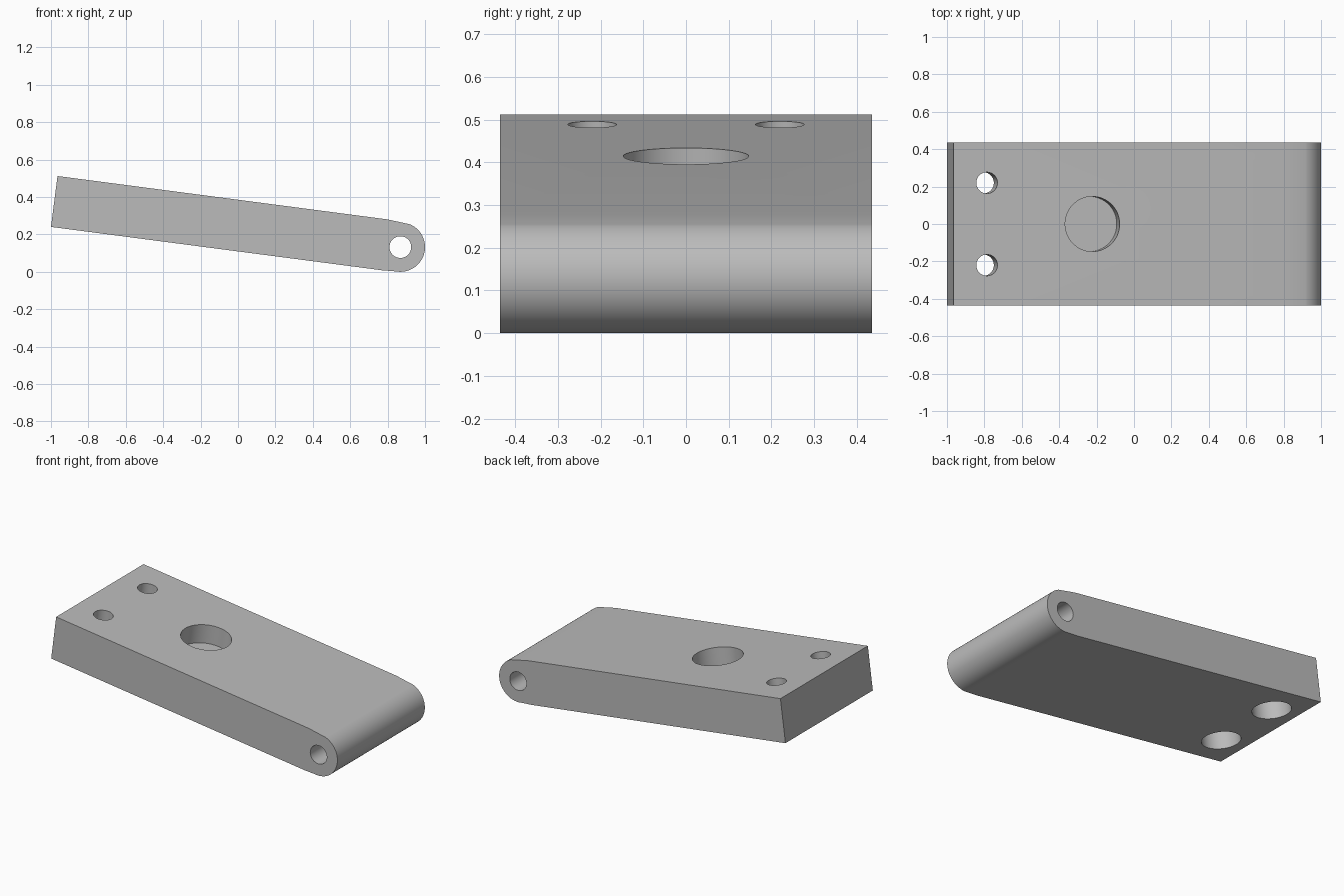
import bpy, bmesh
from math import cos, sin, radians
from mathutils import Vector

cube = bpy.data.objects.get("Cube")
if cube:
    bpy.data.objects.remove(cube, do_unlink=True)

HALF_WIDTH = 0.436
PIVOT = Vector((0.868, 0, 0.132))
TOP_CORNER = Vector((-0.965, 0, 0.512))
ALONG = Vector((0.9915, 0, -0.1303))
NORMAL = Vector((0.1303, 0, 0.9915))

steel = bpy.data.materials.new("plain_grey")
steel.use_nodes = True
grey = (0.5, 0.5, 0.5, 1)
steel.diffuse_color = grey
steel.node_tree.nodes["Principled BSDF"].inputs["Base Color"].default_value = grey


def make_object(name, bm):
    bmesh.ops.recalc_face_normals(bm, faces=bm.faces)
    mesh = bpy.data.meshes.new(name)
    bm.to_mesh(mesh)
    bm.free()
    mesh.materials.append(steel)
    obj = bpy.data.objects.new(name, mesh)
    bpy.context.collection.objects.link(obj)
    return obj


def drill(target, name, centre, axis, radius, depth):
    """Cut a round hole reaching the given depth to both sides of its centre."""
    bm = bmesh.new()
    bmesh.ops.create_cone(bm, cap_ends=True, segments=64, radius1=radius,
                          radius2=radius, depth=2 * depth)
    cutter = make_object(name, bm)
    cutter.rotation_euler = axis.to_track_quat("Z", "Y").to_euler()
    cutter.location = centre
    cutter.hide_render = True
    cutter.hide_set(True)
    cut = target.modifiers.new(name, "BOOLEAN")
    cut.operation = "DIFFERENCE"
    cut.solver = "EXACT"
    cut.object = cutter
    return cutter


# Tilted bar with a rounded pivot end
profile = [(-0.965, 0.512), (-1, 0.24), (0.77, 0.008)]
for i in range(41):
    a = radians(-100 + 168 * i / 40)
    profile.append((PIVOT.x + 0.132 * cos(a), PIVOT.z + 0.132 * sin(a)))
profile.append((0.80, 0.28))

bm = bmesh.new()
side = bm.faces.new([bm.verts.new((x, -HALF_WIDTH, z)) for x, z in profile])
extruded = bmesh.ops.extrude_face_region(bm, geom=[side], use_keep_orig=True)
bmesh.ops.translate(bm, vec=(0, 2 * HALF_WIDTH, 0),
                    verts=[v for v in extruded["geom"] if isinstance(v, bmesh.types.BMVert)])
bar = make_object("pivot_bar", bm)

# Pivot pin hole, blind round pocket and two counterbored screw holes
cutters = [drill(bar, "pin_hole_cutter", PIVOT, Vector((0, 1, 0)), 0.058, 0.6),
           drill(bar, "pocket_cutter", TOP_CORNER + ALONG * 0.749, NORMAL, 0.147, 0.12)]
for label, y in (("front", -0.22), ("back", 0.22)):
    top = TOP_CORNER + ALONG * 0.18 + Vector((0, y, 0))
    cutters.append(drill(bar, label + "_screw_hole_cutter", top, NORMAL, 0.057, 0.4))
    cutters.append(drill(bar, label + "_counterbore_cutter", top - NORMAL * 0.274,
                         NORMAL, 0.112, 0.125))

# Apply the cuts and shade the round surfaces smooth
bpy.ops.object.select_all(action="DESELECT")
bpy.context.view_layer.objects.active = bar
bar.select_set(True)
for name in [m.name for m in bar.modifiers]:
    bpy.ops.object.modifier_apply(modifier=name)
for cutter in cutters:
    bpy.data.objects.remove(cutter, do_unlink=True)
bpy.ops.object.shade_smooth_by_angle(angle=radians(25))
